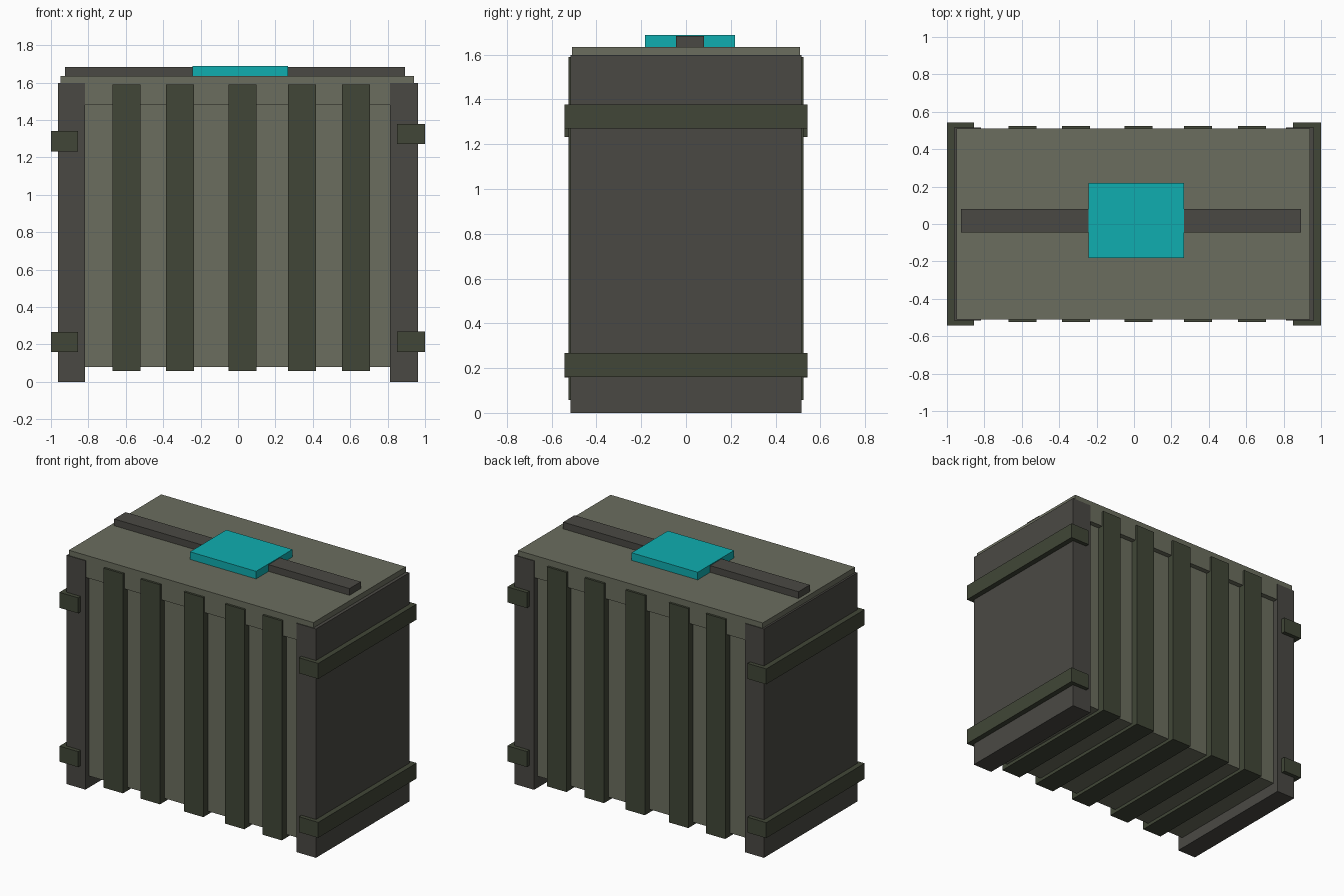
import bpy

if "Cube" in bpy.data.objects:
    bpy.data.objects.remove(bpy.data.objects["Cube"])


def material(name, rgb):
    m = bpy.data.materials.new(name)
    # sRGB to linear
    m.diffuse_color = [((c + 0.055) / 1.055) ** 2.4 for c in rgb] + [1.0]
    m.use_nodes = True
    m.node_tree.nodes["Principled BSDF"].inputs["Base Color"].default_value = m.diffuse_color
    return m


OLIVE = material("olive", (0.42, 0.43, 0.37))
DARK = material("dark_grey", (0.29, 0.285, 0.265))
GREEN = material("dark_green", (0.255, 0.275, 0.215))
CYAN = material("cyan", (0.06, 0.68, 0.69))


def box(name, x, y, z, mat):
    """Box spanning the given (min, max) range on each axis."""
    bpy.ops.mesh.primitive_cube_add(size=1)
    ob = bpy.context.object
    ob.name = name
    ob.location = [(a + b) / 2 for a, b in (x, y, z)]
    ob.scale = [b - a for a, b in (x, y, z)]
    bpy.ops.object.transform_apply(location=True, rotation=False, scale=True)
    ob.data.materials.append(mat)
    return ob


# Crate body and the lid that overhangs it
box("body", (-0.90, 0.90), (-0.475, 0.475), (0.08, 1.50), OLIVE)
box("lid", (-0.95, 0.94), (-0.51, 0.51), (1.48, 1.635), OLIVE)

# Thick end panels that act as feet
box("end_panel_left", (-0.963, -0.818), (-0.515, 0.515), (0.0, 1.598), DARK)
box("end_panel_right", (0.813, 0.963), (-0.515, 0.515), (0.0, 1.598), DARK)

# Slats wrapping front, bottom and back, slightly uneven spacing
for i, x in enumerate((-0.596, -0.31, 0.025, 0.341, 0.631)):
    box(f"slat_{i + 1}", (x - 0.075, x + 0.075), (-0.525, 0.525), (0.057, 1.59), GREEN)

# Bands around the end panels
for name, x, z in (
    ("band_left_upper", (-1.0, -0.855), 1.232),
    ("band_left_lower", (-1.0, -0.855), 0.158),
    ("band_right_upper", (0.85, 1.0), 1.27),
    ("band_right_lower", (0.85, 1.0), 0.16),
):
    box(name, x, (-0.543, 0.543), (z, z + 0.108), GREEN)

# Bar and latch plate on the lid
box("lid_bar", (-0.925, 0.893), (-0.045, 0.08), (1.62, 1.682), DARK)
box("latch_plate", (-0.243, 0.268), (-0.183, 0.218), (1.625, 1.688), CYAN)
